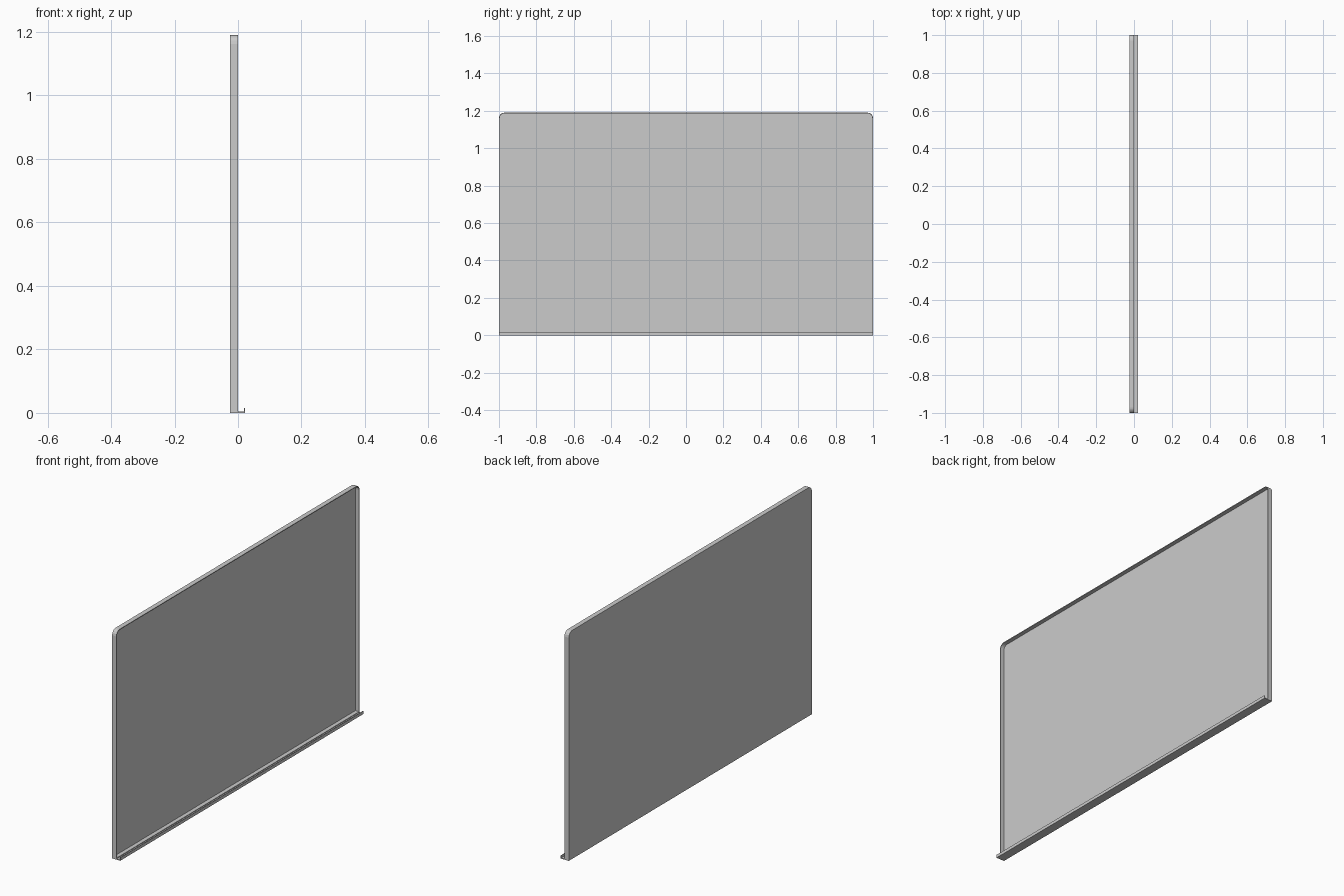
import bpy, bmesh, math

if "Cube" in bpy.data.objects:
    bpy.data.objects.remove(bpy.data.objects["Cube"])

X_BACK, X_FRONT, X_FLOOR = -0.025, 0.0, -0.021
Z_LOW, Z_TOP, RIM, R = 0.004, 1.19, 0.004, 0.028


def outline(inset):
    """Board outline in (y, z): square at the bottom, rounded at the top."""
    w, r = 1 - inset, R - inset
    pts = [(-w, Z_LOW + inset), (w, Z_LOW + inset)]
    for side in (1, -1):
        arc = [math.radians(a) for a in (0, 22.5, 45, 67.5, 90)]
        if side < 0:
            arc.reverse()
        pts += [(side * (1 - R + r * math.cos(a)), Z_TOP - R + r * math.sin(a)) for a in arc]
    return pts


def make_object(name, bm):
    bmesh.ops.recalc_face_normals(bm, faces=bm.faces)
    mesh = bpy.data.meshes.new(name)
    bm.to_mesh(mesh)
    bm.free()
    ob = bpy.data.objects.new(name, mesh)
    bpy.context.collection.objects.link(ob)
    return ob


# Board: flat back, thin raised rim, recessed writing surface
bm = bmesh.new()
rings = [[bm.verts.new((x, y, z)) for y, z in outline(inset)]
         for x, inset in ((X_BACK, 0), (X_FRONT, 0), (X_FRONT, RIM), (X_FLOOR, RIM))]
for a, b in zip(rings, rings[1:]):
    n = len(a)
    for i in range(n):
        j = (i + 1) % n
        bm.faces.new((a[i], a[j], b[j], b[i]))
bm.faces.new(rings[0])
bm.faces.new(rings[-1])
make_object("framed_board", bm)

# Pen tray: thin L profile along the bottom, lip turned up
profile = [(X_BACK, 0), (0.022, 0), (0.022, 0.016), (0.019, 0.016), (0.019, 0.004), (X_BACK, 0.004)]
bm = bmesh.new()
face = bm.faces.new([bm.verts.new((x, -1, z)) for x, z in profile])
ext = bmesh.ops.extrude_face_region(bm, geom=[face])
bmesh.ops.translate(bm, vec=(0, 2, 0),
                    verts=[g for g in ext["geom"] if isinstance(g, bmesh.types.BMVert)])
make_object("pen_tray", bm)
